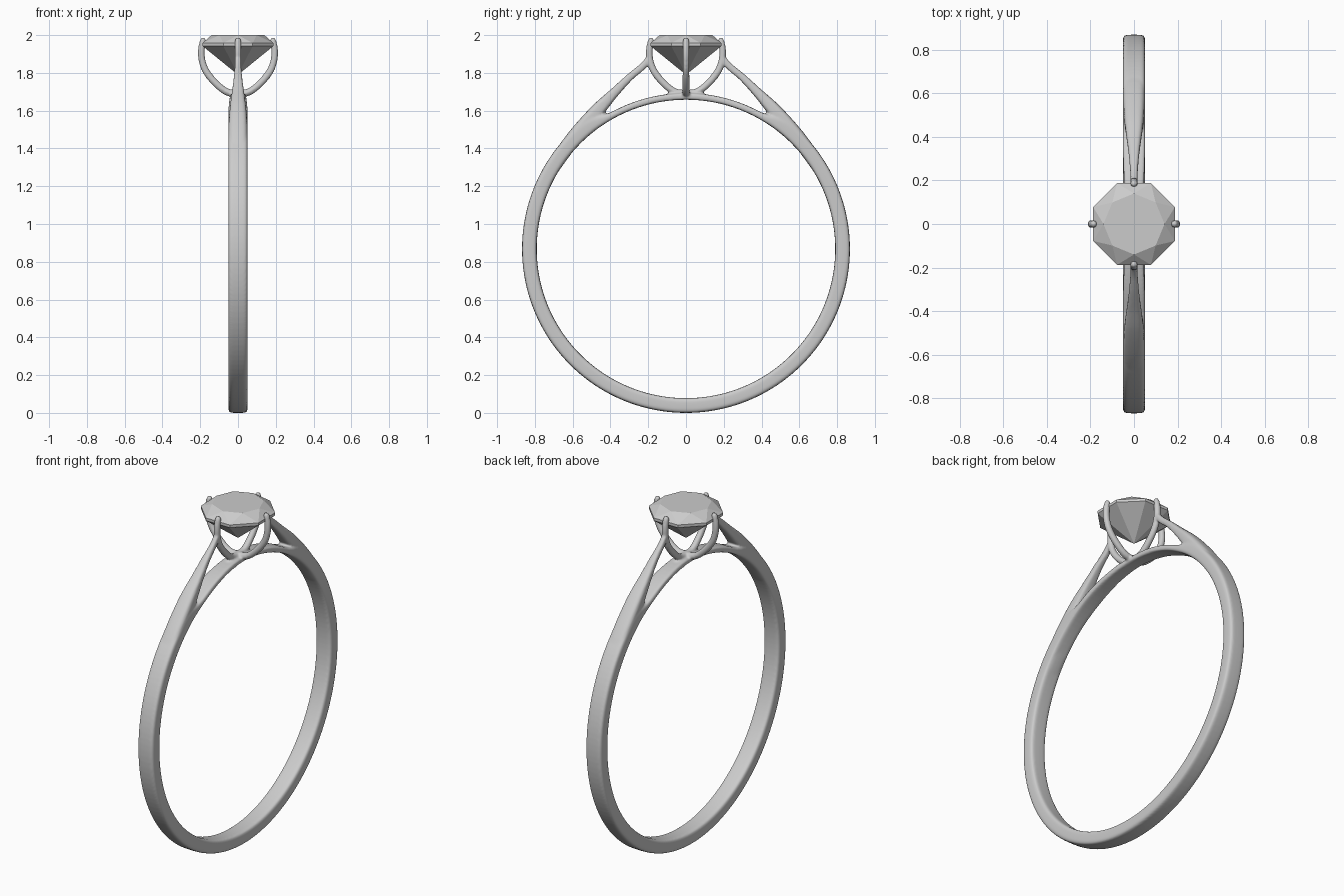
import bpy, bmesh
from math import sin, cos, pi, radians, copysign
from mathutils import Vector, Matrix

if "Cube" in bpy.data.objects:
    bpy.data.objects.remove(bpy.data.objects["Cube"])

CENTRE = 0.868  # height of the finger hole centre


def material(name, colour):
    mat = bpy.data.materials.new(name)
    mat.use_nodes = True
    mat.diffuse_color = colour
    mat.node_tree.nodes["Principled BSDF"].inputs["Base Color"].default_value = colour
    return mat


def make_object(name, bm, mat):
    bmesh.ops.recalc_face_normals(bm, faces=bm.faces)
    mesh = bpy.data.meshes.new(name)
    bm.to_mesh(mesh)
    bm.free()
    mesh.materials.append(mat)
    obj = bpy.data.objects.new(name, mesh)
    bpy.context.collection.objects.link(obj)
    return obj


def section(bm, y, z, half_width, half_thick, normal, power, turn=Matrix()):
    """Rounded-box cross-section: width along x, thickness along the normal."""
    loop = []
    for i in range(24):
        a = 2 * pi * i / 24
        c, s = [copysign(abs(v) ** (2 / power), v) for v in (cos(a), sin(a))]
        co = Vector((c * half_width, y, z)) + normal * (s * half_thick)
        loop.append(bm.verts.new(turn @ co))
    return loop


def skin(bm, loops, closed=False):
    pairs = list(zip(loops, loops[1:]))
    if closed:
        pairs.append((loops[-1], loops[0]))
    else:
        bm.faces.new(loops[0])
        bm.faces.new(loops[-1])
    for a, b in pairs:
        for i in range(len(a)):
            j = (i + 1) % len(a)
            bm.faces.new((a[i], a[j], b[j], b[i]))


def smooth_path(points, steps=8):
    """Catmull-Rom interpolation through (y, z, half width, half thickness)."""
    p = [Vector(q) for q in points]
    p = [2 * p[0] - p[1]] + p + [2 * p[-1] - p[-2]]
    out = []
    for a, b, c, d in zip(p, p[1:], p[2:], p[3:]):
        for k in range(steps):
            t = k / steps
            out.append(0.5 * (2 * b + (c - a) * t + (2 * a - 5 * b + 4 * c - d) * t * t
                              + (3 * b - a - 3 * c + d) * t ** 3))
    return out + [p[-2]]


def sweep(bm, points, angle, power):
    path = smooth_path(points)
    turn = Matrix.Rotation(angle, 4, "Z")
    loops = []
    for i, q in enumerate(path):
        t = path[min(i + 1, len(path) - 1)] - path[max(i - 1, 0)]
        normal = Vector((0, -t[1], t[0])).normalized()
        loops.append(section(bm, q[0], q[1], q[2], q[3], normal, power, turn))
    skin(bm, loops)


metal = material("grey metal", (0.6, 0.6, 0.6, 1))
stone = material("pale grey stone", (0.6, 0.6, 0.6, 1))

bm = bmesh.new()

# Band: full circle, thinning into the gallery bridge under the stone
loops = []
for i in range(160):
    a = 2 * pi * i / 160
    from_top = min(a, 2 * pi - a)
    t = min(max((from_top - radians(28)) / radians(12), 0), 1)
    t = t * t * (3 - 2 * t)
    outer = 0.825 + 0.043 * t
    inner = 0.79
    width = 0.04 + 0.011 * min(from_top / radians(25), 1)
    r = (outer + inner) / 2
    loops.append(section(bm, r * sin(a), CENTRE + r * cos(a), width, (outer - inner) / 2,
                         Vector((0, sin(a), cos(a))), 5))
skin(bm, loops, closed=True)

# Shoulders: tapering arms that leave the band and rise to the prongs
shoulder = [(0.717, 1.284, 0.05, 0.037), (0.617, 1.425, 0.05, 0.04), (0.54, 1.515, 0.049, 0.043),
            (0.46, 1.61, 0.043, 0.036), (0.38, 1.695, 0.032, 0.025), (0.30, 1.775, 0.022, 0.019),
            (0.235, 1.83, 0.017, 0.018), (0.195, 1.875, 0.016, 0.016)]
for angle in (0, pi):
    sweep(bm, shoulder, angle, 3.5)

# Prongs: four curved claws meeting at the bottom of the basket
prong = [(0, 1.69, 0.02, 0.02), (0.06, 1.70, 0.02, 0.019), (0.12, 1.747, 0.019, 0.019),
         (0.17, 1.81, 0.018, 0.019), (0.191, 1.87, 0.018, 0.018), (0.194, 1.92, 0.018, 0.018),
         (0.185, 1.972, 0.016, 0.016), (0.182, 1.988, 0.006, 0.006)]
for k in range(4):
    sweep(bm, prong, k * pi / 2, 2)

setting = make_object("ring_setting", bm, metal)
# Fuse the pieces into one cast body with soft fillets
remesh = setting.modifiers.new("fuse", "REMESH")
remesh.mode = "VOXEL"
remesh.voxel_size = 0.0065
remesh.use_smooth_shade = True
soften = setting.modifiers.new("soften", "SMOOTH")
soften.factor = 0.5
soften.iterations = 4

# Stone: octagonal cut with flat table, triangular crown and pointed pavilion
bm = bmesh.new()
for radius, z, offset in ((0.14, 2.0, 0), (0.203, 1.958, 0.5), (0.203, 1.942, 0.5)):
    for i in range(8):
        a = (i + offset) * pi / 4
        bm.verts.new((radius * cos(a), radius * sin(a), z))
bm.verts.new((0, 0, 1.79))
bmesh.ops.convex_hull(bm, input=bm.verts)
bmesh.ops.dissolve_limit(bm, angle_limit=0.01, verts=bm.verts, edges=bm.edges)
make_object("gemstone", bm, stone)
